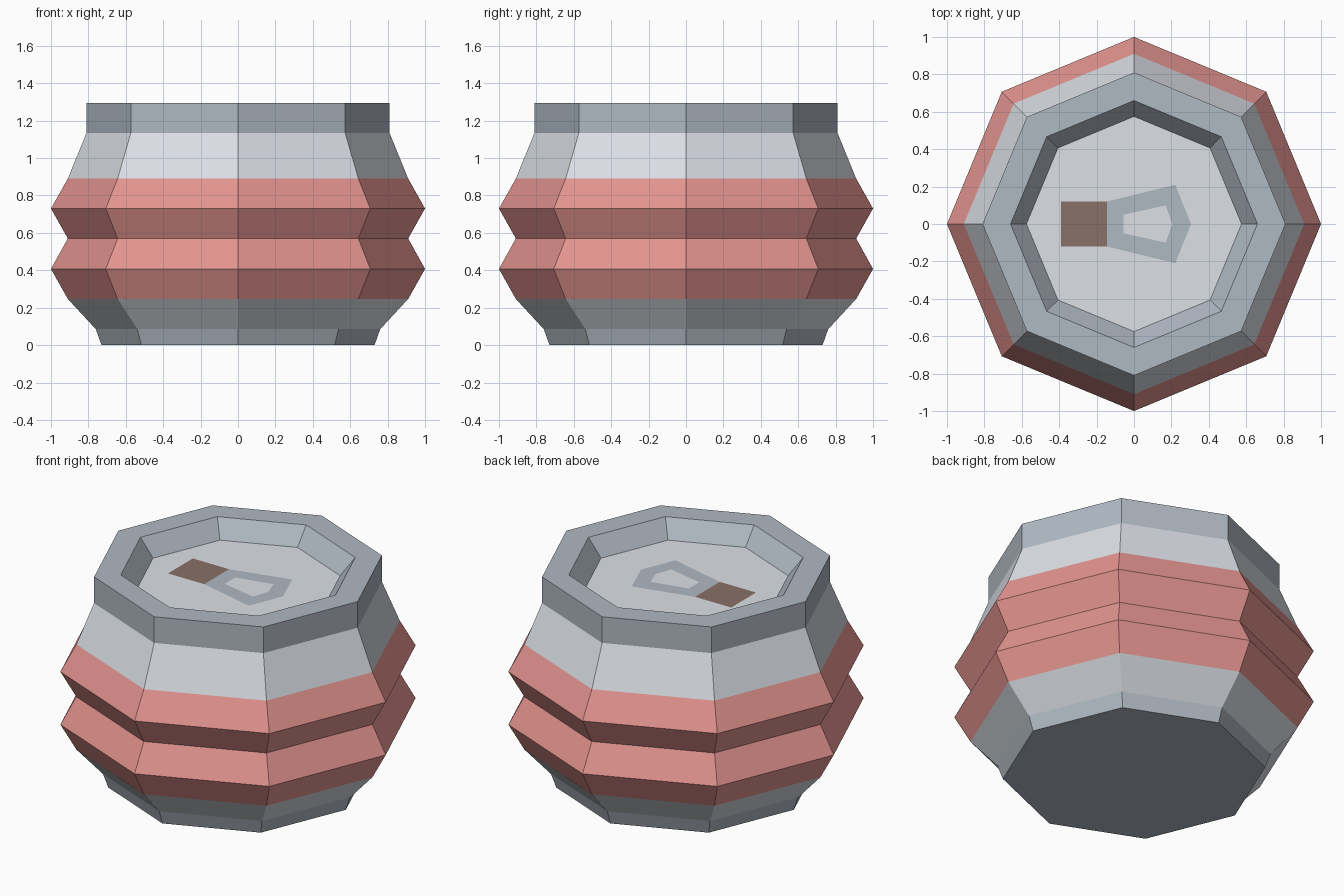
import bpy, bmesh
from math import cos, sin, pi

if "Cube" in bpy.data.objects:
    bpy.data.objects.remove(bpy.data.objects["Cube"])

SIDES = 8
FLOOR_Z = 1.19


def material(name, rgb):
    m = bpy.data.materials.new(name)
    m.diffuse_color = (*rgb, 1)
    m.use_nodes = True
    m.node_tree.nodes["Principled BSDF"].inputs["Base Color"].default_value = m.diffuse_color
    return m


light = material("light_grey", (0.72, 0.75, 0.80))
grey = material("mid_grey", (0.43, 0.48, 0.54))
red = material("red", (0.78, 0.30, 0.28))
brown = material("brown", (0.25, 0.165, 0.135))


def finish(name, bm, mats):
    me = bpy.data.meshes.new(name)
    bm.to_mesh(me)
    bm.free()
    for m in mats:
        me.materials.append(m)
    ob = bpy.data.objects.new(name, me)
    bpy.context.collection.objects.link(ob)
    return ob


def lathe(name, profile, bands, mats, cap):
    """Eight-sided turned shape; bands gives the material slot of each step."""
    bm = bmesh.new()
    rings = [[bm.verts.new((r * cos(2 * pi * i / SIDES), r * sin(2 * pi * i / SIDES), z))
              for i in range(SIDES)] for r, z in profile]
    for a, b, slot in zip(rings, rings[1:], bands):
        for i in range(SIDES):
            j = (i + 1) % SIDES
            bm.faces.new((a[i], a[j], b[j], b[i])).material_index = slot
    bm.faces.new(rings[0][::-1]).material_index = cap[0]
    bm.faces.new(rings[-1]).material_index = cap[1]
    return finish(name, bm, mats)


# Barrel: base foot, ribbed red bands, light shoulder, grey rim and recessed lid
lathe("barrel",
      [(0.73, 0), (0.76, 0.085), (0.91, 0.247), (1.0, 0.407), (0.91, 0.57), (1.0, 0.73),
       (0.91, 0.89), (0.81, 1.135), (0.81, 1.295), (0.66, 1.295), (0.575, FLOOR_Z)],
      [1, 0, 2, 2, 2, 2, 0, 1, 1, 1], [light, grey, red], (1, 0))


def flat_marking(name, outer, mat, inner=None):
    """Flat patch on the lid, optionally with a hole of equal point count."""
    bm = bmesh.new()
    z = FLOOR_Z + 0.002
    o = [bm.verts.new((x, y, z)) for x, y in outer]
    if inner:
        n = [bm.verts.new((x, y, z)) for x, y in inner]
        for i in range(len(o)):
            j = (i + 1) % len(o)
            bm.faces.new((o[i], o[j], n[j], n[i]))
    else:
        bm.faces.new(o)
    return finish(name, bm, [mat])


# Lid marking: brown block and hollow grey pointed shape
flat_marking("lid_mark_block",
             [(-0.39, -0.12), (-0.145, -0.12), (-0.145, 0.12), (-0.39, 0.12)], brown)
flat_marking("lid_mark_frame",
             [(-0.145, -0.12), (0.22, -0.21), (0.305, 0), (0.22, 0.21), (-0.145, 0.12)], grey,
             [(-0.055, -0.05), (0.17, -0.10), (0.205, 0), (0.17, 0.10), (-0.055, 0.05)])
